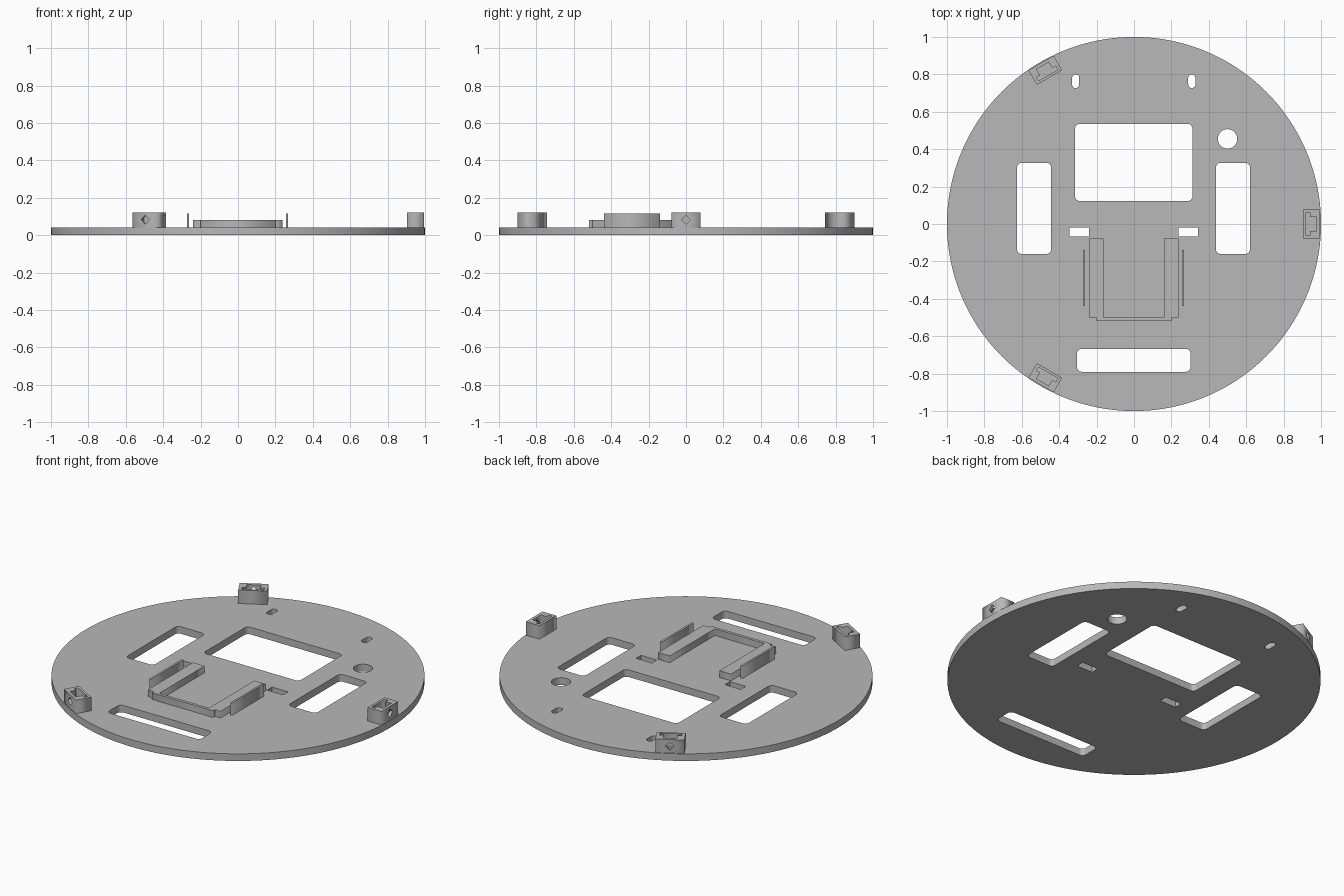
import bpy, bmesh
from math import pi, cos, sin, radians

cube = bpy.data.objects.get("Cube")
if cube:
    bpy.data.objects.remove(cube, do_unlink=True)

grey = bpy.data.materials.new("plain grey")
grey.use_nodes = True
GREY = (0.48, 0.48, 0.48, 1)
grey.diffuse_color = GREY
grey.node_tree.nodes["Principled BSDF"].inputs["Base Color"].default_value = GREY

TOP = 0.042  # upper surface of the base plate


def rounded(x0, x1, y0, y1, r=0, steps=8):
    """Outline of a rectangle with rounded corners."""
    if r == 0:
        return [(x0, y0), (x1, y0), (x1, y1), (x0, y1)]
    corners = [(x1 - r, y1 - r), (x0 + r, y1 - r), (x0 + r, y0 + r), (x1 - r, y0 + r)]
    pts = []
    for q, (cx, cy) in enumerate(corners):
        for i in range(steps + 1):
            a = (q + i / steps) * pi / 2
            pts.append((cx + r * cos(a), cy + r * sin(a)))
    return pts


def circle(cx, cy, r, n):
    return [(cx + r * cos(2 * pi * i / n), cy + r * sin(2 * pi * i / n)) for i in range(n)]


def baked_mesh(obj):
    """Mesh of an object with its modifiers applied."""
    deps = bpy.context.evaluated_depsgraph_get()
    return bpy.data.meshes.new_from_object(obj.evaluated_get(deps))


def add_object(name, mesh):
    obj = bpy.data.objects.new(name, mesh)
    bpy.context.collection.objects.link(obj)
    mesh.materials.clear()
    mesh.materials.append(grey)
    return obj


def plate(name, outlines, z0, z1):
    """Extrude the first outline, with the other outlines as holes."""
    curve = bpy.data.curves.new(name, "CURVE")
    curve.dimensions = "2D"
    curve.fill_mode = "BOTH"
    curve.extrude = (z1 - z0) / 2
    for pts in outlines:
        spline = curve.splines.new("POLY")
        spline.points.add(len(pts) - 1)
        for p, (x, y) in zip(spline.points, pts):
            p.co = (x, y, 0, 1)
        spline.use_cyclic_u = True
    temp = bpy.data.objects.new("outline", curve)
    bpy.context.collection.objects.link(temp)
    mesh = baked_mesh(temp)
    bpy.data.objects.remove(temp, do_unlink=True)
    bm = bmesh.new()
    bm.from_mesh(mesh)
    bmesh.ops.remove_doubles(bm, verts=bm.verts, dist=0.0001)
    bmesh.ops.translate(bm, verts=bm.verts, vec=(0, 0, (z0 + z1) / 2))
    bmesh.ops.recalc_face_normals(bm, faces=bm.faces)
    bm.to_mesh(mesh)
    bm.free()
    return add_object(name, mesh)


# Round base plate with its openings
holes = [
    rounded(-0.315, 0.312, 0.123, 0.535, 0.025),
    rounded(-0.305, 0.302, -0.79, -0.668, 0.025),
    rounded(-0.625, -0.443, -0.16, 0.327, 0.025),
    rounded(0.438, 0.62, -0.16, 0.327, 0.025),
    rounded(-0.345, -0.24, -0.067, -0.02),
    rounded(0.237, 0.342, -0.067, -0.02),
    circle(0.5, 0.455, 0.052, 32),
]
for x in (-0.312, 0.309):
    holes.append(rounded(x - 0.019, x + 0.019, 0.727, 0.8, 0.0185))
base = plate("base_plate", [circle(0, 0, 1, 160)] + holes, 0, TOP)
bpy.context.view_layer.objects.active = base
base.select_set(True)
bpy.ops.object.shade_smooth_by_angle(angle=radians(30))
base.select_set(False)

# Cradle: two rails, two thin side fins and a front stop
for side, shift in (("right", -0.202), ("left", 0.199)):
    plate(side + "_rail", [rounded(shift - 0.038, shift + 0.038, -0.5, -0.078)], TOP, 0.082)
for side, shift in (("right", -0.267), ("left", 0.262)):
    plate(side + "_fin", [rounded(shift - 0.006, shift + 0.006, -0.438, -0.138)], TOP, 0.115)
plate("front_stop", [rounded(-0.2, 0.2, -0.518, -0.5)], TOP, 0.082)

# Edge bracket: box with a stepped pocket and a diamond hole in the outer wall
pocket = [(0.918, -0.06), (0.94, -0.06), (0.94, -0.038), (0.977, -0.038),
          (0.977, 0.038), (0.94, 0.038), (0.94, 0.06), (0.918, 0.06)]
bracket = plate("edge_bracket_1", [rounded(0.904, 0.994, -0.078, 0.078), pocket], TOP - 0.002, 0.122)

bm = bmesh.new()
bmesh.ops.create_cone(bm, cap_ends=True, segments=4, radius1=0.025, radius2=0.025, depth=0.05)
for v in bm.verts:
    v.co = (v.co.z + 0.985, v.co.y, v.co.x + 0.083)
bmesh.ops.recalc_face_normals(bm, faces=bm.faces)
cutter_mesh = bpy.data.meshes.new("diamond_cutter")
bm.to_mesh(cutter_mesh)
bm.free()
cutter = add_object("diamond_cutter", cutter_mesh)
cutter.hide_render = True

cut = bracket.modifiers.new("diamond_hole", "BOOLEAN")
cut.operation = "DIFFERENCE"
cut.solver = "EXACT"
cut.object = cutter
bpy.context.view_layer.update()
mesh = baked_mesh(bracket)
bracket.modifiers.clear()
bracket.data = mesh
bpy.data.objects.remove(cutter, do_unlink=True)

# Repeat the bracket around the rim
for i in (1, 2):
    copy = bpy.data.objects.new("edge_bracket_%d" % (i + 1), mesh)
    copy.rotation_euler.z = i * 2 * pi / 3
    bpy.context.collection.objects.link(copy)
